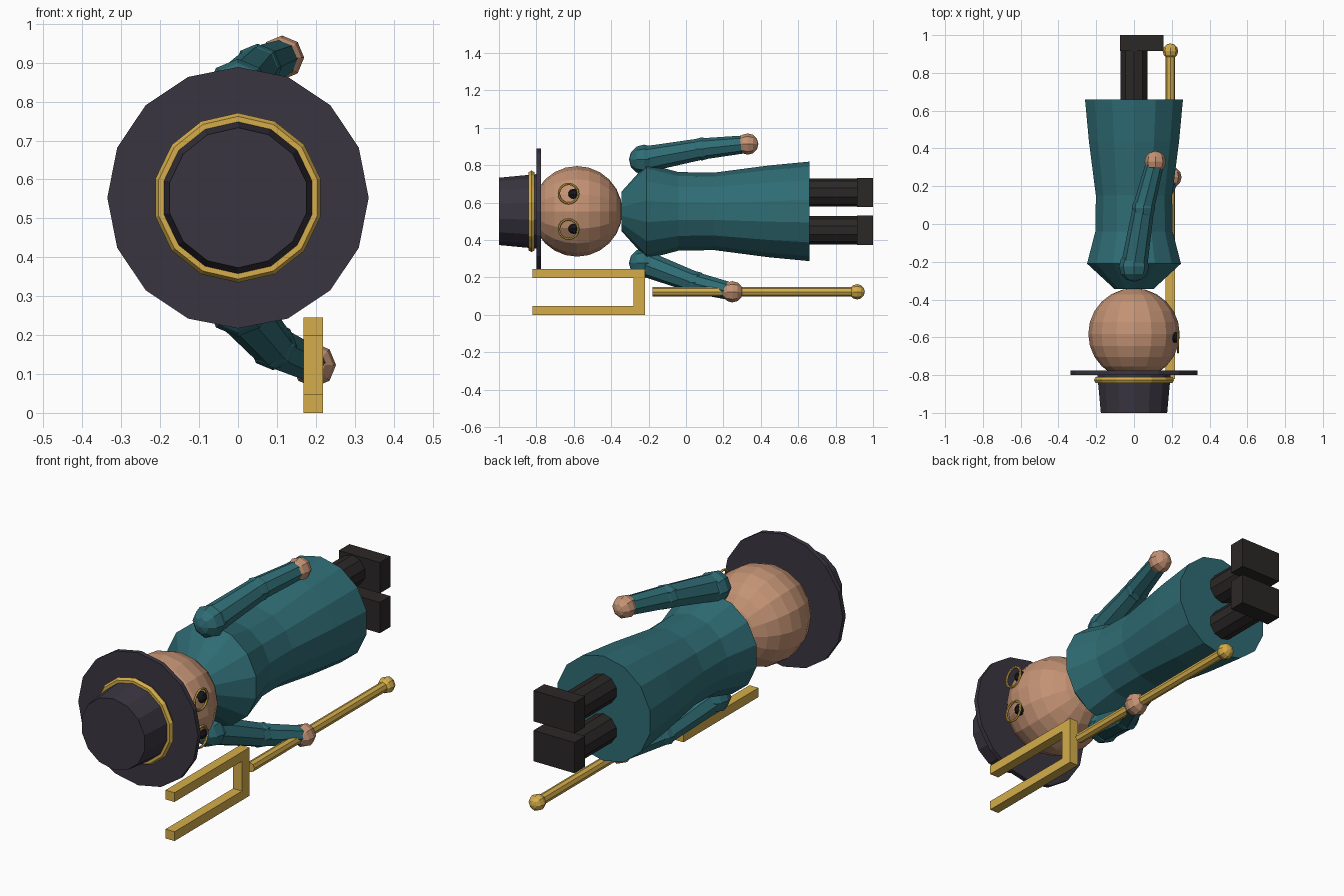
import bpy, math
from mathutils import Vector

if "Cube" in bpy.data.objects:
    bpy.data.objects.remove(bpy.data.objects["Cube"])

CZ = 0.553  # height of the body axis; the figure lies along y, facing +x


def material(name, rgb):
    m = bpy.data.materials.new(name)
    m.diffuse_color = (*rgb, 1)
    m.use_nodes = True
    m.node_tree.nodes["Principled BSDF"].inputs["Base Color"].default_value = m.diffuse_color
    return m


TEAL = material("teal_cloth", (0.028, 0.15, 0.175))
SKIN = material("skin", (0.55, 0.29, 0.175))
FELT = material("dark_felt", (0.042, 0.036, 0.052))
GOLD = material("gold", (0.66, 0.42, 0.07))
BOOT = material("boot_black", (0.024, 0.021, 0.020))
EYE = material("eye_black", (0.008, 0.008, 0.01))


def finish(name, mat):
    o = bpy.context.object
    o.name = name
    o.data.materials.append(mat)
    return o


def lathe(name, profile, sides, mat):
    """Solid of revolution about the body axis from (radius, y) points."""
    verts, faces = [], []
    for r, y in profile:
        for i in range(sides):
            a = math.tau * i / sides
            verts.append((r * math.sin(a), y, CZ + r * math.cos(a)))
    for k in range(len(profile) - 1):
        for i in range(sides):
            j = (i + 1) % sides
            faces.append((k * sides + i, k * sides + j, (k + 1) * sides + j, (k + 1) * sides + i))
    last = (len(profile) - 1) * sides
    faces.append(tuple(reversed(range(sides))))
    faces.append(tuple(range(last, last + sides)))
    me = bpy.data.meshes.new(name)
    me.from_pydata(verts, [], faces)
    o = bpy.data.objects.new(name, me)
    bpy.context.collection.objects.link(o)
    me.materials.append(mat)
    return o


def ball(name, loc, r, mat, seg=8, rings=6):
    bpy.ops.mesh.primitive_uv_sphere_add(segments=seg, ring_count=rings, radius=r,
                                         location=loc, rotation=(math.pi / 2, 0, 0))
    return finish(name, mat)


def rod(name, a, b, r1, r2, mat, sides=8):
    a, b = Vector(a), Vector(b)
    d = b - a
    bpy.ops.mesh.primitive_cone_add(vertices=sides, radius1=r1, radius2=r2, depth=d.length,
                                    location=(a + b) / 2,
                                    rotation=d.to_track_quat('Z', 'Y').to_euler())
    return finish(name, mat)


def box(name, lo, hi, mat):
    lo, hi = Vector(lo), Vector(hi)
    bpy.ops.mesh.primitive_cube_add(size=1, location=(lo + hi) / 2)
    bpy.context.object.scale = hi - lo
    return finish(name, mat)


def ring(name, loc, rot, major, minor, n, m, mat):
    bpy.ops.mesh.primitive_torus_add(major_radius=major, minor_radius=minor, major_segments=n,
                                     minor_segments=m, location=loc, rotation=rot)
    return finish(name, mat)


# Coat and head
lathe("coat", [(0.105, -0.345), (0.255, -0.21), (0.21, -0.04), (0.207, 0.15),
               (0.245, 0.44), (0.266, 0.66)], 14, TEAL)
ball("head", (0, -0.582, CZ), 0.242, SKIN, 16, 12)

# Hat
lathe("hat_brim", [(0.336, -0.8), (0.336, -0.776)], 16, FELT)
lathe("hat_crown", [(0.18, -1.0), (0.2, -0.79)], 14, FELT)
# Torus turned so that a vertex points up, like the crown
band = ring("hat_band", (0, -0.826, CZ), (math.pi / 2, math.pi / 2, 0), 0.2, 0.018, 14, 6, GOLD)

# Eyes, spectacles, legs and shoes on both sides
for side, s in (("left", 1), ("right", -1)):
    ball(f"{side}_eye", (0.212, -0.6, CZ + s * 0.091), 0.03, EYE)
    ring(f"{side}_spectacle", (0.232, -0.628, CZ + s * 0.095), (0, math.pi / 2, 0),
         0.052, 0.006, 16, 6, GOLD)
    z = CZ + s * 0.101
    rod(f"{side}_leg", (0, 0.5, z), (0, 0.93, z), 0.075, 0.075, BOOT, 10)
    box(f"{side}_shoe", (-0.075, 0.915, z - 0.078), (0.155, 1.0, z + 0.078), BOOT)

# Arms: shoulder, elbow, hand
arms = {"left": ((0, -0.225, 0.83), (0.05, 0.085, 0.887), (0.113, 0.33, 0.913)),
        "right": ((0, -0.225, 0.276), (0.09, 0.05, 0.172), (0.195, 0.248, 0.123))}
for side, (sh, el, ha) in arms.items():
    ball(f"{side}_shoulder", sh, 0.08, TEAL)
    rod(f"{side}_upper_arm", sh, el, 0.07, 0.057, TEAL)
    ball(f"{side}_elbow", el, 0.062, TEAL)
    rod(f"{side}_forearm", el, ha, 0.057, 0.047, TEAL)
    ball(f"{side}_hand", ha, 0.057, SKIN)

# Two-pronged staff
X, Z = 0.193, 0.123
rod("staff_shaft", (X, -0.18, Z), (X, 0.91, Z), 0.025, 0.025, GOLD)
ball("staff_knob", (X, 0.915, Z), 0.041, GOLD)
box("fork_bar", (X - 0.025, -0.28, 0), (X + 0.025, -0.22, 0.245), GOLD)
for i, z in enumerate((0, 0.198)):
    box(f"fork_prong_{i + 1}", (X - 0.025, -0.82, z), (X + 0.025, -0.22, z + 0.047), GOLD)
